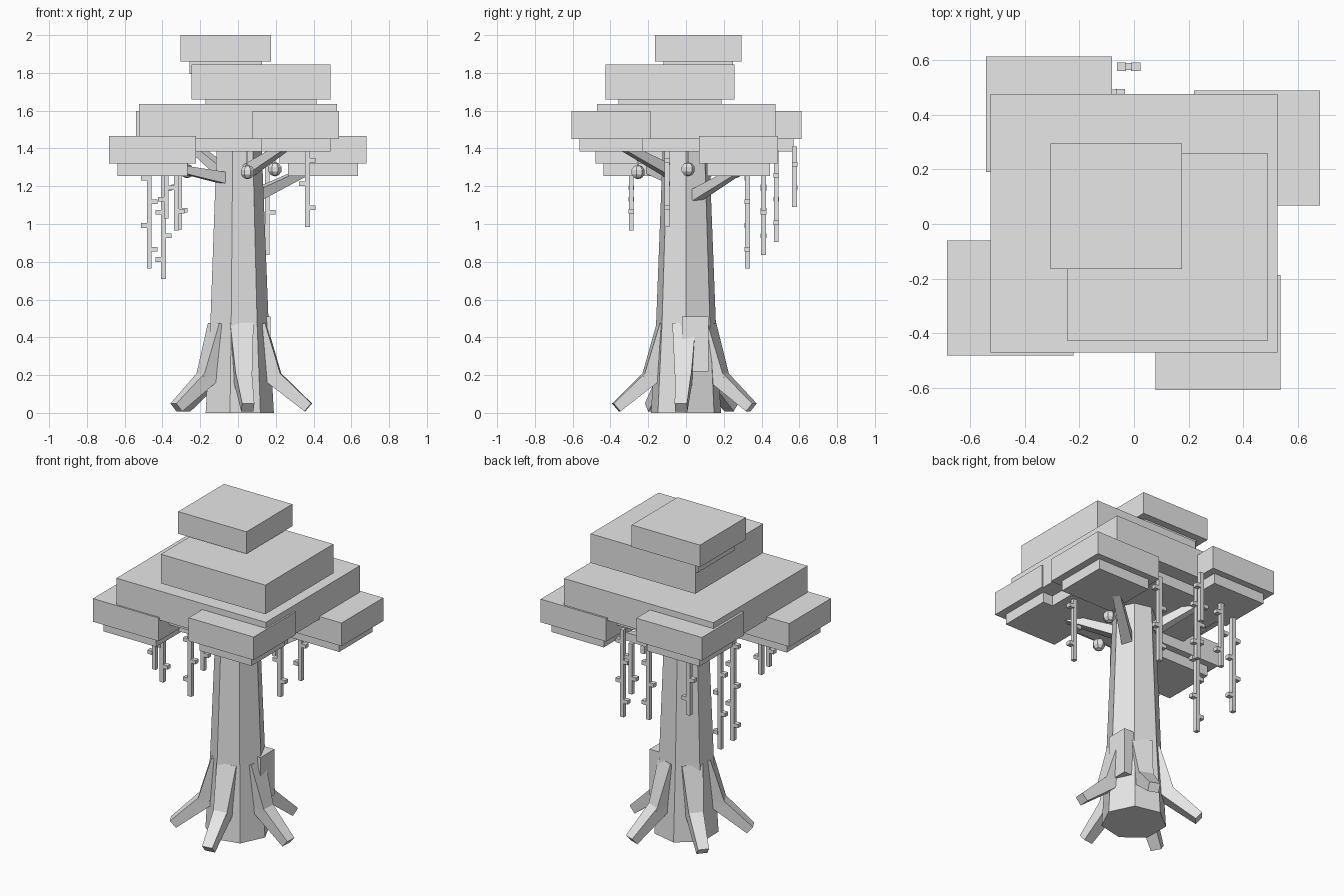
import bpy, bmesh, math
from mathutils import Vector

if "Cube" in bpy.data.objects:
    bpy.data.objects.remove(bpy.data.objects["Cube"])

grey = bpy.data.materials.new("plain_grey")
grey.diffuse_color = (0.8, 0.8, 0.8, 1)
grey.use_nodes = True
grey.node_tree.nodes["Principled BSDF"].inputs["Base Color"].default_value = grey.diffuse_color


def finish(name, bm):
    bmesh.ops.recalc_face_normals(bm, faces=bm.faces)
    me = bpy.data.meshes.new(name)
    bm.to_mesh(me)
    bm.free()
    me.materials.append(grey)
    ob = bpy.data.objects.new(name, me)
    bpy.context.collection.objects.link(ob)
    return ob


def add_box(bm, x0, x1, y0, y1, z0, z1):
    vs = bmesh.ops.create_cube(bm, size=1)["verts"]
    for v in vs:
        v.co = Vector(((x0 + x1) / 2 + v.co.x * (x1 - x0),
                       (y0 + y1) / 2 + v.co.y * (y1 - y0),
                       (z0 + z1) / 2 + v.co.z * (z1 - z0)))


def add_loft(bm, rings):
    """Skin a list of equal-length point rings and cap both ends."""
    rings = [[bm.verts.new(p) for p in r] for r in rings]
    n = len(rings[0])
    for a, b in zip(rings, rings[1:]):
        for i in range(n):
            j = (i + 1) % n
            bm.faces.new((a[i], a[j], b[j], b[i]))
    bm.faces.new(rings[0])
    bm.faces.new(rings[-1])


def add_beam(bm, a, b, wa, ta, wb, tb):
    """Tapered square beam from a to b; w = sideways width, t = thickness."""
    a, b = Vector(a), Vector(b)
    d = (b - a).normalized()
    side = d.cross(Vector((0, 0, 1))).normalized()
    up = side.cross(d)
    add_loft(bm, [[p + side * (sx * w / 2) + up * (sy * t / 2)
                   for sx, sy in ((-1, -1), (1, -1), (1, 1), (-1, 1))]
                  for p, w, t in ((a, wa, ta), (b, wb, tb))])


# Trunk: seven-sided and tapered
bm = bmesh.new()
add_loft(bm, [[(r * math.cos(i * math.tau / 7), r * math.sin(i * math.tau / 7), z)
               for i in range(7)]
              for r, z in ((0.19, 0), (0.162, 0.48), (0.125, 1.42))])
finish("trunk", bm)

# Roots: steep upper beam and a flatter lower beam
for i, deg in enumerate((-4, 68, 140, -151, -82)):
    c, s = math.cos(math.radians(deg)), math.sin(math.radians(deg))
    pt = lambda r, z: (r * c, r * s, z)
    bm = bmesh.new()
    add_beam(bm, pt(0.10, 0.46), pt(0.195, 0.175), 0.125, 0.10, 0.085, 0.08)
    add_beam(bm, pt(0.17, 0.205), pt(0.373, 0.029), 0.09, 0.085, 0.065, 0.055)
    finish(f"root_{i + 1}", bm)

# Plank of bark on the right side
bm = bmesh.new()
add_box(bm, 0.10, 0.172, -0.02, 0.12, 0.22, 0.51)
finish("bark_plate", bm)

# Canopy: each block has a smaller slab below it
canopy = {
    "crown_top": (-0.305, 0.175, -0.165, 0.295, 1.86, 2.0),
    "crown_upper": (-0.245, 0.49, -0.425, 0.257, 1.66, 1.845),
    "crown_main": (-0.525, 0.525, -0.47, 0.475, 1.45, 1.635),
    "crown_front_right": (0.078, 0.535, -0.607, -0.187, 1.45, 1.597),
    "crown_back_right": (0.22, 0.68, 0.068, 0.487, 1.32, 1.467),
    "crown_front_left": (-0.683, -0.222, -0.48, -0.06, 1.32, 1.467),
    "crown_back_left": (-0.54, -0.08, 0.19, 0.612, 1.45, 1.597),
}
for name, (x0, x1, y0, y1, z0, z1) in canopy.items():
    bm = bmesh.new()
    add_box(bm, x0, x1, y0, y1, z0, z1)
    dx, dy = (x1 - x0) * 0.1, (y1 - y0) * 0.1
    add_box(bm, x0 + dx, x1 - dx, y0 + dy, y1 - dy, z0 - 0.065, z0)
    finish(name, bm)

# Branches
for i, (a, b) in enumerate((((-0.08, -0.07, 1.245), (-0.30, -0.20, 1.29)),
                            ((0.09, 0.05, 1.15), (0.36, 0.27, 1.28)),
                            ((-0.07, 0.09, 1.27), (-0.25, 0.32, 1.42)),
                            ((0.05, -0.09, 1.28), (0.25, -0.33, 1.41)))):
    bm = bmesh.new()
    add_beam(bm, a, b, 0.065, 0.06, 0.045, 0.04)
    finish(f"branch_{i + 1}", bm)

# Hanging fruit with stems
for i, (x, y, z) in enumerate(((0.05, -0.255, 1.275), (0.195, 0.01, 1.29),
                               (-0.27, 0.26, 1.28))):
    bm = bmesh.new()
    vs = bmesh.ops.create_uvsphere(bm, u_segments=7, v_segments=5, radius=0.038)["verts"]
    bmesh.ops.translate(bm, verts=vs, vec=(x, y, z))
    add_box(bm, x - 0.004, x + 0.004, y - 0.004, y + 0.004, z + 0.03, 1.39)
    finish(f"fruit_{i + 1}", bm)

# Vines with small side leaves: x, y, bottom, top
vines = ((-0.47, 0.325, 0.765, 1.39), (-0.395, 0.09, 0.71, 1.39),
         (-0.325, -0.29, 0.965, 1.26), (-0.38, -0.29, 1.03, 1.26),
         (0.367, -0.10, 0.985, 1.39), (0.155, 0.41, 0.835, 1.39),
         (-0.075, 0.478, 0.905, 1.39), (-0.02, 0.575, 1.09, 1.41),
         (-0.31, 0.41, 0.97, 1.39))
for i, (x, y, z0, z1) in enumerate(vines):
    bm = bmesh.new()
    add_box(bm, x - 0.013, x + 0.013, y - 0.013, y + 0.013, z0, z1)
    z, side = z0 + 0.09, (-1) ** i
    while z < z1 - 0.05:
        cx = x + side * 0.026
        add_box(bm, cx - 0.017, cx + 0.017, y - 0.015, y + 0.015, z, z + 0.024)
        z, side = z + 0.125, -side
    finish(f"vine_{i + 1}", bm)
